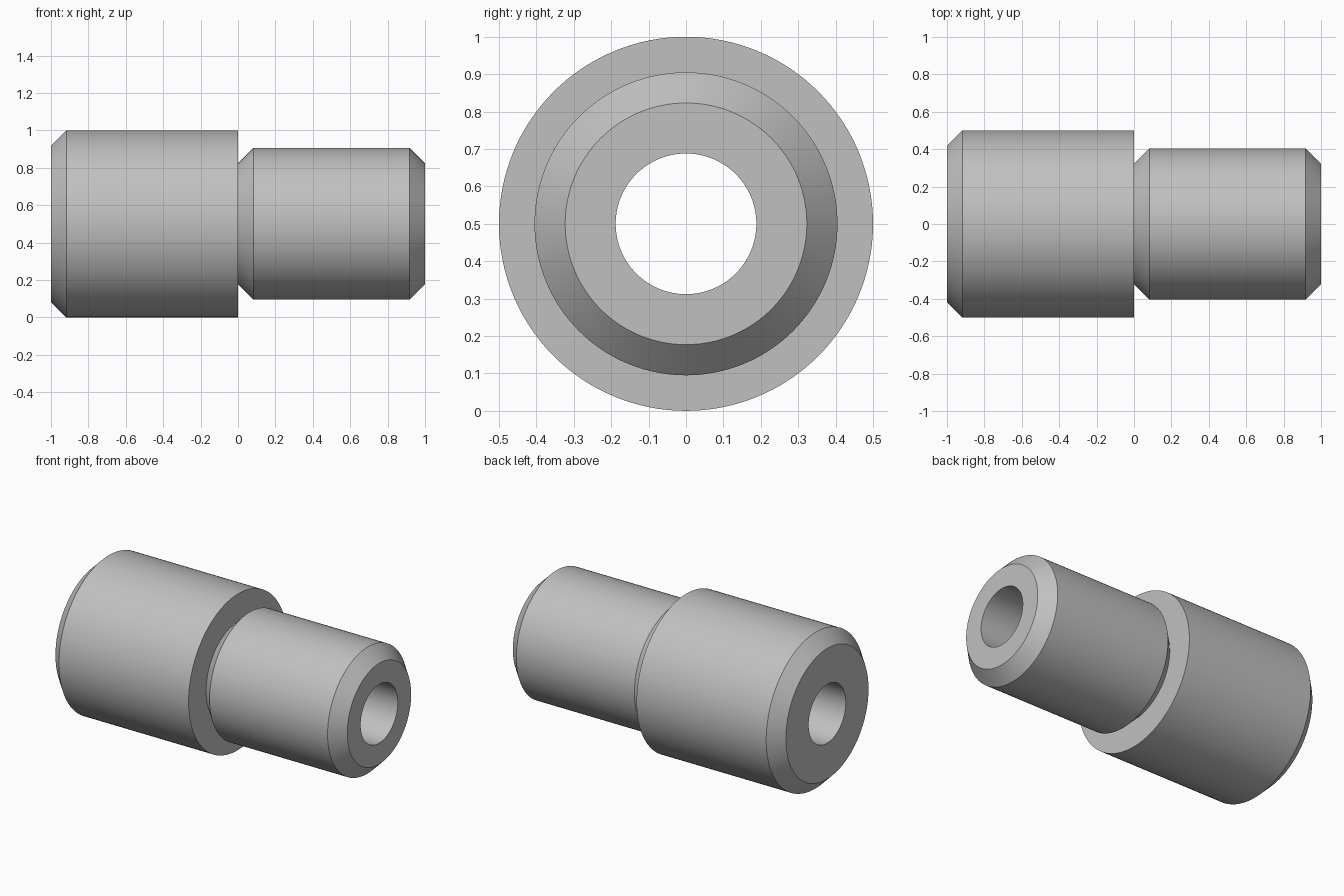
import bpy
import bmesh
from math import pi, radians
from mathutils import Matrix, Vector

SEGMENTS = 128
BORE = 0.188
CHAMFER = 0.082
BODY_RADIUS = 0.5
SPIGOT_RADIUS = 0.405

cube = bpy.data.objects.get("Cube")
if cube:
    bpy.data.objects.remove(cube, do_unlink=True)

# Plain grey metal
steel = bpy.data.materials.new("grey_steel")
steel.use_nodes = True
colour = (0.53, 0.53, 0.53, 1)
steel.diffuse_color = colour
steel.node_tree.nodes["Principled BSDF"].inputs["Base Color"].default_value = colour


def revolve(name, profile):
    """Turn a closed (x, radius) profile about the long axis."""
    bm = bmesh.new()
    verts = [bm.verts.new((x, 0, r)) for x, r in profile]
    edges = [bm.edges.new((v, verts[(i + 1) % len(verts)]))
             for i, v in enumerate(verts)]
    bmesh.ops.spin(bm, geom=verts + edges, axis=(1, 0, 0), cent=(0, 0, 0),
                   angle=2 * pi, steps=SEGMENTS, use_merge=True)
    bmesh.ops.remove_doubles(bm, verts=bm.verts, dist=1e-5)
    bmesh.ops.recalc_face_normals(bm, faces=bm.faces)
    mesh = bpy.data.meshes.new(name)
    bm.to_mesh(mesh)
    bm.free()
    mesh.materials.append(steel)
    obj = bpy.data.objects.new(name, mesh)
    obj.location.z = BODY_RADIUS
    bpy.context.collection.objects.link(obj)
    bpy.ops.object.select_all(action="DESELECT")
    obj.select_set(True)
    bpy.context.view_layer.objects.active = obj
    bpy.ops.object.shade_smooth_by_angle(angle=radians(30))
    return obj


# Stepped sleeve: wide chamfered body, undercut shoulder, narrow spigot, bore
revolve("stepped_sleeve", [
    (-1, BORE),
    (-1, BODY_RADIUS - CHAMFER),
    (-1 + CHAMFER, BODY_RADIUS),
    (0, BODY_RADIUS),
    (0, SPIGOT_RADIUS - CHAMFER),
    (CHAMFER, SPIGOT_RADIUS),
    (1 - CHAMFER, SPIGOT_RADIUS),
    (1, SPIGOT_RADIUS - CHAMFER),
    (1, BORE),
])
